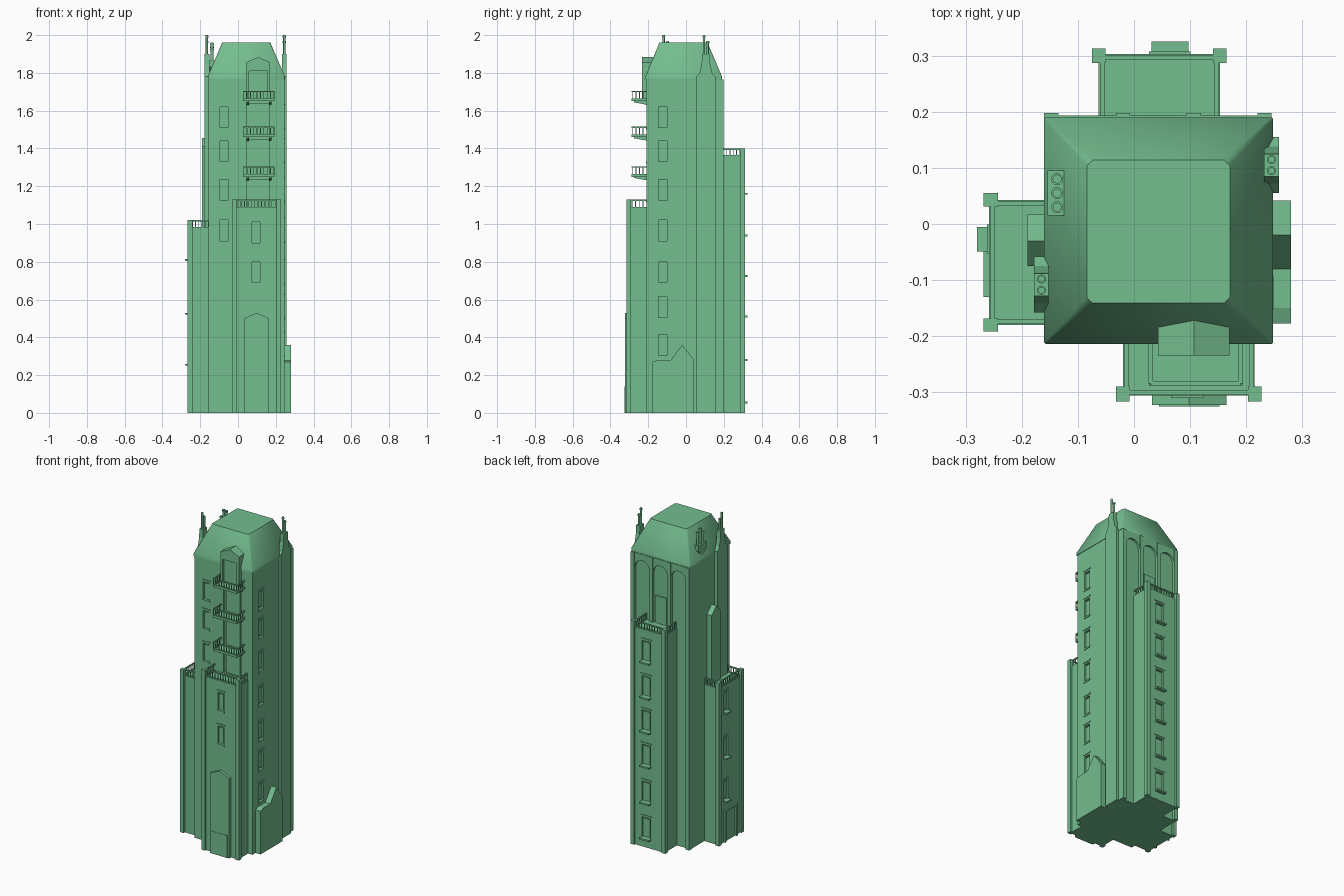
import bpy, bmesh, math
from mathutils import Vector

cube = bpy.data.objects.get("Cube")
if cube:
    bpy.data.objects.remove(cube)

green = bpy.data.materials.new("soft green")
green.use_nodes = True
COLOUR = (0.175, 0.51, 0.275, 1)
green.diffuse_color = COLOUR
green.node_tree.nodes["Principled BSDF"].inputs["Base Color"].default_value = COLOUR

# Outward direction and sideways direction for each side of the tower
SIDES = {"front": ((0, -1, 0), (1, 0, 0)), "back": ((0, 1, 0), (1, 0, 0)),
         "right": ((1, 0, 0), (0, 1, 0)), "left": ((-1, 0, 0), (0, 1, 0))}


def prism(bm, side, pts, d0, d1):
    """Outline in (sideways, z), extruded between two distances from the centre."""
    out, along = (Vector(v) for v in SIDES[side])
    rings = [[bm.verts.new(out * d + along * u + Vector((0, 0, z))) for u, z in pts]
             for d in (d0, d1)]
    faces = [bm.faces.new(rings[0]), bm.faces.new(rings[1])]
    n = len(pts)
    for i in range(n):
        j = (i + 1) % n
        faces.append(bm.faces.new((rings[0][i], rings[0][j], rings[1][j], rings[1][i])))
    bmesh.ops.recalc_face_normals(bm, faces=faces)


def box(bm, side, u0, u1, z0, z1, d0, d1):
    prism(bm, side, [(u0, z0), (u1, z0), (u1, z1), (u0, z1)], d0, d1)


def finish(bm, name):
    mesh = bpy.data.meshes.new(name)
    bm.to_mesh(mesh)
    bm.free()
    mesh.materials.append(green)
    ob = bpy.data.objects.new(name, mesh)
    bpy.context.scene.collection.objects.link(ob)
    return ob


def activate(ob):
    bpy.ops.object.select_all(action='DESELECT')
    ob.select_set(True)
    bpy.context.view_layer.objects.active = ob


def carve(ob, cuts):
    cutter = finish(cuts, "recess_cutter")
    cutter.hide_render = True
    mod = ob.modifiers.new("recesses", 'BOOLEAN')
    mod.operation, mod.object, mod.solver = 'DIFFERENCE', cutter, 'EXACT'
    activate(ob)
    bpy.ops.object.modifier_apply(modifier=mod.name)
    bpy.data.objects.remove(cutter)


def window(cuts, trim, side, u, z, w, h, plane, sill=0.004):
    """Recessed opening with a pane, sill and hood; z is the bottom."""
    a, b = u - w / 2, u + w / 2
    box(cuts, side, a, b, z, z + h, plane - 0.012, plane + 0.02)
    box(trim, side, a + 0.006, b - 0.006, z + 0.008, z + h - 0.008, plane - 0.013, plane - 0.006)
    box(trim, side, a - 0.004, b + 0.004, z - 0.01, z, plane - 0.005, plane + sill)
    box(trim, side, a - 0.008, b + 0.008, z + h + 0.01, z + h + 0.016, plane - 0.005, plane + 0.004)


def railing(bm, side, u0, u1, z0, z1, d):
    t = 0.004
    box(bm, side, u0, u1, z1 - 0.007, z1, d - t, d + t)
    box(bm, side, u0, u1, z0, z0 + 0.005, d - t, d + t)
    n = max(2, round((u1 - u0) / 0.018))
    for i in range(n + 1):
        u = u0 + (u1 - u0) * i / n
        box(bm, side, u - 0.002, u + 0.002, z0, z1 - 0.004, d - 0.002, d + 0.002)


def gable(u0, u1, peak, z0, shoulder, top):
    return [(u0, z0), (u1, z0), (u1, shoulder), (peak, top), (u0, shoulder)]


# Main shaft
XL, XR, YF, YB = -0.157, 0.245, -0.208, 0.18
tower = bmesh.new()
box(tower, "back", XL, XR, 0, 1.78, YF, YB)
tower = finish(tower, "tower_shaft")
cuts, trim = bmesh.new(), bmesh.new()
for z in (1.51, 1.33, 1.125, 0.91):
    window(cuts, trim, "front", -0.075, z, 0.042, 0.11, -YF)
for z in (1.51, 1.33, 1.125, 0.91, 0.69, 0.505, 0.305):
    window(cuts, trim, "right", -0.122, z, 0.045, 0.11, XR)
# Balcony door recesses
BALCONIES = (1.305, 1.515, 1.705)
for z0, z1 in ((1.09, 1.235), (1.265, 1.445), (1.475, 1.635)):
    box(cuts, "front", 0.045, 0.168, z0, z1, -YF - 0.015, -YF + 0.02)
    box(trim, "front", 0.06, 0.153, z0, z1 - 0.012, -YF - 0.016, -YF - 0.008)
carve(tower, cuts)
finish(trim, "tower_window_trim")

# Wings: side, sideways range, outer wall, deck height, railing top, inner wall
WINGS = {"front": (-0.02, 0.215, 0.306, 1.085, 1.13, -YF),
         "back": (-0.063, 0.153, 0.303, 1.36, 1.40, YB),
         "left": (-0.18, 0.043, 0.258, 0.98, 1.02, -XL)}
CROSS = {"front": ("left", "right"), "back": ("left", "right"), "left": ("front", "back")}
for side, (u0, u1, d, deck, top, inner) in WINGS.items():
    wing, cuts, trim, rails = (bmesh.new() for _ in range(4))
    box(wing, side, u0, u1, 0, deck, inner - 0.01, d)
    wing = finish(wing, side + "_wing")
    if side == "front":
        for z in (0.90, 0.69):
            window(cuts, trim, side, 0.095, z, 0.042, 0.11, d)
    elif side == "back":
        for z in (1.165, 0.945, 0.73, 0.515, 0.285, 0.06):
            window(cuts, trim, side, 0.064, z, 0.058, 0.125, d, 0.022)
    else:
        for z in (0.815, 0.53, 0.26):
            window(cuts, trim, side, -0.027, z, 0.036, 0.12, d, 0.022)
    carve(wing, cuts)
    finish(trim, side + "_wing_window_trim")
    # Corner posts
    posts = bmesh.new()
    for u in (u0, u1):
        box(posts, side, u - 0.012, u + 0.012, 0, top, d - 0.016, d + 0.010)
    finish(posts, side + "_wing_posts")
    # Roof railings
    railing(rails, side, u0, u1, deck, top, d - 0.006)
    sign = 1 if side == "back" else -1
    for cross, u in zip(CROSS[side], (u0, u1)):
        offset = abs(u) - 0.006 if (u < 0) == (cross in ("left", "front")) else -abs(u) - 0.006
        a, b = sorted((sign * inner, sign * d))
        railing(rails, cross, a, b, deck, top, offset)
    finish(rails, side + "_wing_railing")

# Front doorway
bm = bmesh.new()
prism(bm, "front", gable(0.032, 0.165, 0.098, 0, 0.50, 0.53), 0.30, 0.323)
box(bm, "front", 0.045, 0.152, 0, 0.14, 0.31, 0.325)
finish(bm, "front_doorway")

# Right porch with off-centre peak
bm = bmesh.new()
prism(bm, "right", [(-0.177, 0), (0.042, 0), (0.042, 0.28), (-0.02, 0.36),
                    (-0.08, 0.28), (-0.15, 0.28), (-0.177, 0.27)], 0.24, 0.28)
finish(bm, "right_porch")

# Left door frame and tall pointed stair slab
bm = bmesh.new()
for a, b, z0, z1 in ((-0.13, -0.118, 0, 0.2), (-0.017, -0.005, 0, 0.2), (-0.13, -0.005, 0.19, 0.2)):
    box(bm, "left", a, b, z0, z1, 0.25, 0.268)
finish(bm, "left_door_frame")
bm = bmesh.new()
prism(bm, "left", gable(-0.075, 0.017, -0.03, 0.95, 1.41, 1.455), 0.15, 0.19)
finish(bm, "left_pointed_slab")

# Dormer above the balconies
bm = bmesh.new()
prism(bm, "front", gable(0.043, 0.17, 0.107, 1.665, 1.855, 1.885), 0.15, 0.234)
dormer = finish(bm, "front_dormer")
cuts = bmesh.new()
box(cuts, "front", 0.058, 0.155, 1.66, 1.81, 0.222, 0.26)
carve(dormer, cuts)

# Balconies
for i, top in enumerate(BALCONIES):
    bm = bmesh.new()
    base = top - 0.045
    box(bm, "front", 0.027, 0.193, base - 0.01, base, 0.2, 0.288)
    for x in (0.045, 0.165):
        prism(bm, "right", [(-0.2, base - 0.03), (-0.2, base - 0.005), (-0.275, base - 0.005),
                            (-0.275, base - 0.016)], x, x + 0.012)
    railing(bm, "front", 0.03, 0.19, base, top, 0.284)
    railing(bm, "right", -0.284, -0.208, base, top, 0.19)
    railing(bm, "right", -0.284, -0.208, base, top, 0.03)
    finish(bm, "balcony_%d" % (i + 1))

# Back pilasters, arches and roof door
bm = bmesh.new()
STARTS = (-0.16, -0.032, 0.094, 0.22)
for x in STARTS:
    box(bm, "back", x, x + 0.025, 0, 1.765, 0.17, 0.198)
for x, nxt in zip(STARTS, STARTS[1:]):
    a, b = x + 0.025, nxt
    r, mid = (b - a) / 2, (a + b) / 2
    arc = [(mid - r * math.cos(math.pi * i / 12), 1.675 + r * math.sin(math.pi * i / 12))
           for i in range(13)]
    prism(bm, "back", [(b, 1.765), (a, 1.765)] + arc, 0.175, 0.193)
box(bm, "back", 0.005, 0.08, 1.36, 1.53, 0.17, 0.188)
finish(bm, "back_arcade")

# Mansard roof with clipped corners
bm = bmesh.new()
rings = []
for x0, x1, y0, y1, z, c in ((-0.16, 0.248, -0.214, 0.19, 1.765, 0.003),
                             (-0.16, 0.248, -0.214, 0.19, 1.782, 0.003),
                             (-0.084, 0.171, -0.141, 0.114, 1.96, 0.010)):
    outline = ((x0 + c, y0), (x1 - c, y0), (x1, y0 + c), (x1, y1 - c),
               (x1 - c, y1), (x0 + c, y1), (x0, y1 - c), (x0, y0 + c))
    rings.append([bm.verts.new((x, y, z)) for x, y in outline])
bm.faces.new(rings[0])
bm.faces.new(rings[-1])
for lo, hi in zip(rings, rings[1:]):
    for i in range(8):
        j = (i + 1) % 8
        bm.faces.new((lo[i], lo[j], hi[j], hi[i]))
bmesh.ops.recalc_face_normals(bm, faces=bm.faces)
roof = finish(bm, "roof")
activate(roof)
bpy.ops.object.shade_smooth_by_angle(angle=math.radians(50))


def pot(x, y, z0, z1, r=0.006):
    bm = bmesh.new()
    for rad, a, b in ((r, z0, z1), (r * 1.35, z1 - 0.012, z1 - 0.004)):
        ret = bmesh.ops.create_cone(bm, cap_ends=True, segments=12, radius1=rad, radius2=rad, depth=b - a)
        bmesh.ops.translate(bm, verts=ret["verts"], vec=(x, y, (a + b) / 2))
    activate(finish(bm, "chimney_pot"))
    bpy.ops.object.shade_smooth_by_angle(angle=math.radians(40))


# Side buttresses tapering to twin chimneys
for side, mid, x, bottom, d in (("right", 0.105, 0.245, 0, 0.258), ("left", -0.108, -0.165, 0.0, 0.178)):
    bm = bmesh.new()
    shape = [(0.05, bottom), (0.05, 1.78), (0.033, 1.80), (0.022, 1.85), (0.02, 1.9)]
    outline = [(mid + w, z) for w, z in shape] + [(mid - w, z) for w, z in reversed(shape)]
    prism(bm, side, outline, d - 0.026, d)
    finish(bm, side + "_chimney_buttress")
    pot(x, mid - 0.01, 1.89, 2.0)
    pot(x, mid + 0.01, 1.89, 1.97)

# Triple chimney on the left slope
bm = bmesh.new()
prism(bm, "left", [(0.055, 1.79), (0.095, 1.83), (0.095, 1.865), (0.015, 1.865), (0.015, 1.83)], 0.11, 0.154)
finish(bm, "triple_chimney_base")
for y, top in ((0.03, 1.93), (0.055, 1.96), (0.08, 1.945)):
    pot(-0.137, y, 1.86, top, 0.008)
